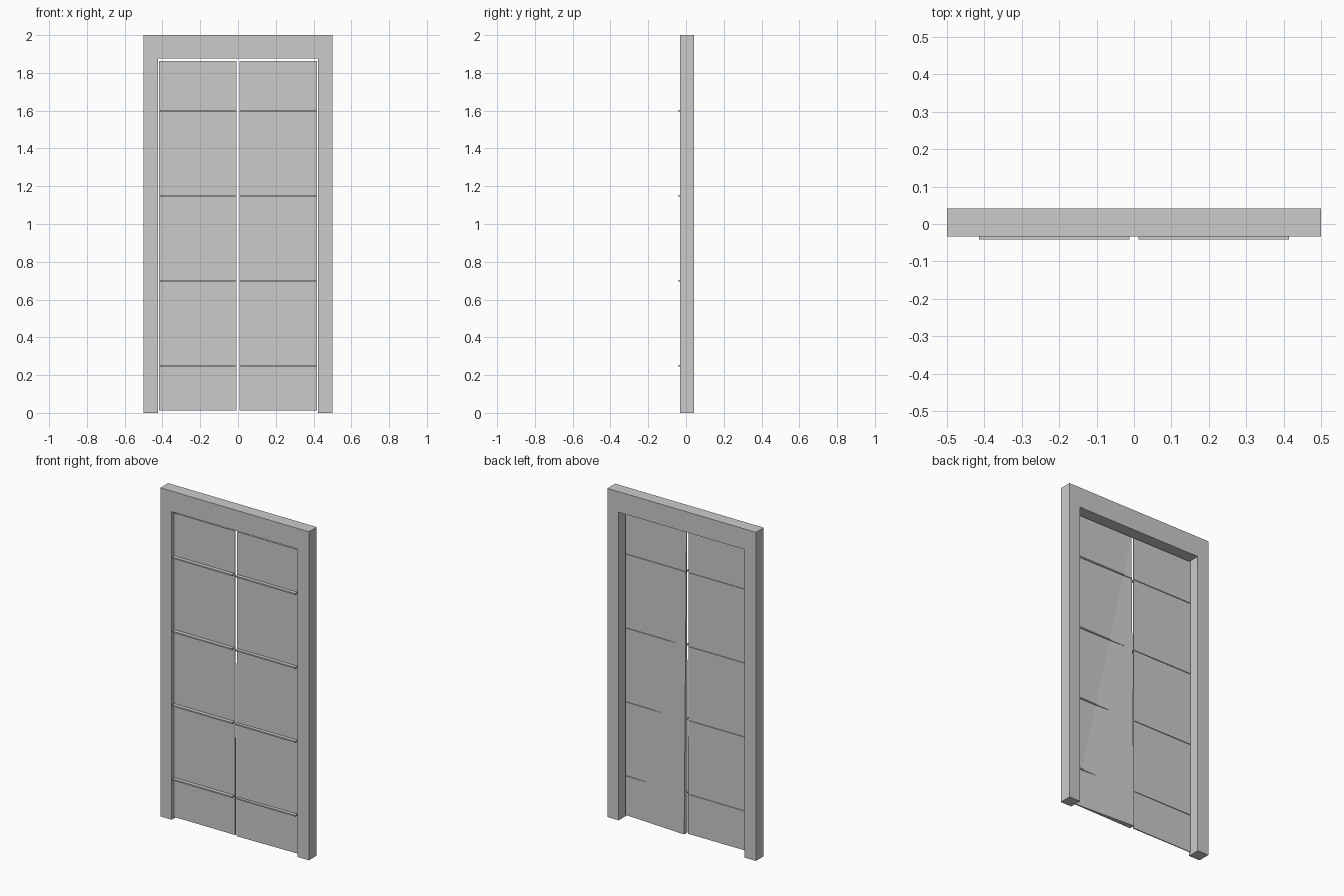
import bpy, bmesh

if "Cube" in bpy.data.objects:
    bpy.data.objects.remove(bpy.data.objects["Cube"])

FRONT, BACK = -0.033, 0.042


def finish(name, bm):
    bmesh.ops.recalc_face_normals(bm, faces=bm.faces)
    mesh = bpy.data.meshes.new(name)
    bm.to_mesh(mesh)
    bm.free()
    obj = bpy.data.objects.new(name, mesh)
    bpy.context.collection.objects.link(obj)
    return obj


def prism(name, outline, y0, y1):
    """Extrude an x-z outline along y."""
    bm = bmesh.new()
    face = bm.faces.new([bm.verts.new((x, y0, z)) for x, z in outline])
    ext = bmesh.ops.extrude_face_region(bm, geom=[face])
    moved = [g for g in ext["geom"] if isinstance(g, bmesh.types.BMVert)]
    bmesh.ops.translate(bm, verts=moved, vec=(0, y1 - y0, 0))
    return finish(name, bm)


def door(name, side, front, back):
    """Thin leaf; front/back give y at outer-bottom, centre-bottom, centre-top, outer-top."""
    corners = [(0.417, 0.013), (0.007, 0.013), (0.007, 1.863), (0.417, 1.863)]
    bm = bmesh.new()
    f = [bm.verts.new((side * x, y, z)) for (x, z), y in zip(corners, front)]
    b = [bm.verts.new((side * x, y, z)) for (x, z), y in zip(corners, back)]
    for vs in (f, b):
        # each face is split from outer-bottom to centre-top
        bm.faces.new((vs[0], vs[1], vs[2]))
        bm.faces.new((vs[0], vs[2], vs[3]))
    for i in range(4):
        j = (i + 1) % 4
        bm.faces.new((f[i], f[j], b[j], b[i]))
    return finish(name, bm)


# Door frame: two jambs and a header in one outline
prism("door_frame",
      [(-0.5, 0), (-0.5, 2), (0.5, 2), (0.5, 0),
       (0.424, 0), (0.424, 1.875), (-0.424, 1.875), (-0.424, 0)],
      FRONT, BACK)

# Two thin leaves, the right one wedged thicker at its lower centre corner
door("left_door", -1, [-0.018, -0.018, -0.018, -0.018],
     [-0.013, -0.011, -0.013, -0.013])
door("right_door", 1, [-0.019, -0.026, -0.019, -0.019],
     [-0.014, 0.008, -0.014, -0.014])

# Horizontal strips passing through the leaves
for side, label in ((-1, "left"), (1, "right")):
    for i in range(4):
        z = 0.25 + 0.45 * i
        a, b = side * 0.012, side * 0.414
        prism(f"{label}_strip_{i + 1}",
              [(a, z - 0.004), (b, z - 0.004), (b, z + 0.004), (a, z + 0.004)],
              -0.041, -0.008)
